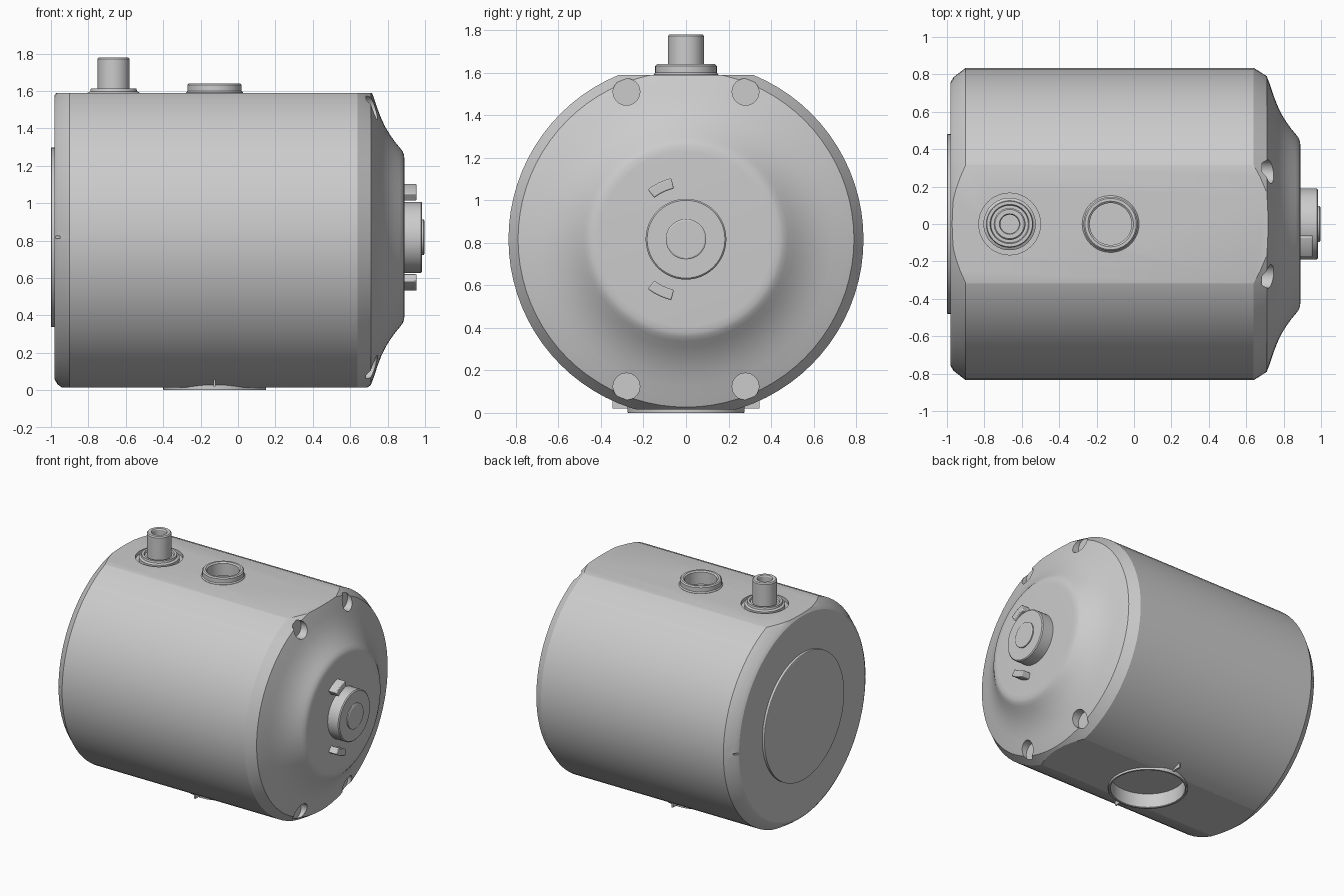
import bpy, bmesh, math
from mathutils import Vector

if "Cube" in bpy.data.objects:
    bpy.data.objects.remove(bpy.data.objects["Cube"])

CZ = 0.817          # height of the main axis
TOP = 1.59          # height of the top flat


def finish(name, bm, angle=28):
    bmesh.ops.remove_doubles(bm, verts=bm.verts, dist=1e-6)
    bmesh.ops.recalc_face_normals(bm, faces=bm.faces)
    me = bpy.data.meshes.new(name)
    bm.to_mesh(me)
    bm.free()
    ob = bpy.data.objects.new(name, me)
    bpy.context.collection.objects.link(ob)
    smooth(ob, angle)
    return ob


def smooth(ob, angle=28):
    bpy.ops.object.select_all(action='DESELECT')
    ob.select_set(True)
    bpy.context.view_layer.objects.active = ob
    bpy.ops.object.shade_smooth_by_angle(angle=math.radians(angle))


def lathe(name, profile, axis='Z', origin=(0, 0, 0), seg=48, closed=False):
    """Spin (position along axis, radius) points around an axis."""
    bm = bmesh.new()
    o = Vector(origin)
    rings = []
    for a, r in profile:
        ring = []
        for i in range(1 if r == 0 else seg):
            t = 2 * math.pi * i / seg
            c, s = r * math.cos(t), r * math.sin(t)
            ring.append(bm.verts.new(o + Vector((a, c, s) if axis == 'X' else (c, s, a))))
        rings.append(ring)
    pairs = list(zip(rings, rings[1:]))
    if closed:
        pairs.append((rings[-1], rings[0]))
    for p, q in pairs:
        for i in range(seg):
            j = (i + 1) % seg
            face = [p[i % len(p)], p[j % len(p)], q[j % len(q)], q[i % len(q)]]
            bm.faces.new(list(dict.fromkeys(face)))
    return finish(name, bm)


def box(name, lo, hi):
    bm = bmesh.new()
    bmesh.ops.create_cube(bm, size=1)
    lo, hi = Vector(lo), Vector(hi)
    for v in bm.verts:
        v.co = (lo + hi) / 2 + v.co * (hi - lo)
    return finish(name, bm)


def cut(target, cutter):
    mod = target.modifiers.new("cut", 'BOOLEAN')
    mod.operation = 'DIFFERENCE'
    mod.solver = 'EXACT'
    mod.object = cutter
    bpy.ops.object.select_all(action='DESELECT')
    target.select_set(True)
    bpy.context.view_layer.objects.active = target
    bpy.ops.object.modifier_apply(modifier=mod.name)
    bpy.data.objects.remove(cutter, do_unlink=True)


# Main housing: drum with rear bevel and domed front
body = lathe("housing", [
    (-0.98, 0), (-0.98, 0.76), (-0.965, 0.785), (-0.90, 0.835), (0.64, 0.835), (0.71, 0.79),
    (0.727, 0.745), (0.745, 0.69), (0.766, 0.635), (0.79, 0.585), (0.815, 0.545),
    (0.84, 0.51), (0.865, 0.48), (0.88, 0.46), (0.888, 0.44), (0.89, 0.41), (0.89, 0)],
    'X', (0, 0, CZ), 80)

# Top and bottom flats
cut(body, box("top_cutter", (-2, -1, TOP), (2, 1, 2)))
cut(body, box("bottom_cutter", (-2, -1, -1), (2, 1, 0.015)))

# Four bolt pockets in the front rim
for y in (-0.28, 0.28):
    for z in (CZ - 0.693, CZ + 0.693):
        cut(body, lathe("pocket_cutter", [(0.685, 0), (0.685, 0.063), (1.2, 0.063), (1.2, 0)],
                        'X', (0, y, z), 32))

# Round recesses: under the post, in the filler neck and in the base port
for x, r, z0, z1 in ((-0.665, 0.165, 1.565, 1.8), (-0.125, 0.115, 1.54, 1.8),
                     (-0.125, 0.265, -0.2, 0.11)):
    cut(body, lathe("recess_cutter", [(z0, 0), (z0, r), (z1, r), (z1, 0)], 'Z', (x, 0, 0)))

# Small notches on the rear rim at mid height
for s in (-1, 1):
    a, b = sorted((s * 0.765, s * 1.0))
    cut(body, box("notch_cutter", (-1.1, a, CZ - 0.005), (-0.952, b, CZ + 0.008)))
smooth(body)

# Rear cover disc
lathe("rear_disc", [(-0.97, 0), (-0.97, 0.48), (-0.998, 0.48), (-1.0, 0.477), (-1.0, 0)],
      'X', (0, 0, CZ), 64)

# Front hub with raised centre
lathe("front_hub", [(0.88, 0), (0.88, 0.19), (0.978, 0.19), (0.985, 0.183), (0.985, 0.095),
                    (0.993, 0.095), (0.997, 0.088), (0.997, 0)], 'X', (0, 0, CZ), 48)


# Curved stop tabs beside the hub
def arc_tab(name, mid):
    bm = bmesh.new()
    n, rows = 6, []
    for i in range(n + 1):
        t = math.radians(mid - 12 + 24 * i / n)
        rows.append([bm.verts.new((x, r * math.cos(t), CZ + r * math.sin(t)))
                     for x, r in ((0.88, 0.245), (0.955, 0.245), (0.955, 0.295), (0.88, 0.295))])
    for p, q in zip(rows, rows[1:]):
        for k in range(4):
            bm.faces.new((p[k], p[(k + 1) % 4], q[(k + 1) % 4], q[k]))
    bm.faces.new(rows[0])
    bm.faces.new(rows[-1])
    ob = finish(name, bm)
    bev = ob.modifiers.new("bevel", 'BEVEL')
    bev.width, bev.segments = 0.006, 2


arc_tab("upper_tab", 115.5)
arc_tab("lower_tab", -115.5)

# Threaded-style post with hollow top and seated collar
lathe("post_collar", [(1.55, 0.08), (1.55, 0.14), (1.59, 0.14), (1.598, 0.125),
                      (1.613, 0.122), (1.613, 0.105), (1.60, 0.10), (1.60, 0.08)],
      'Z', (-0.665, 0, 0), closed=True)
lathe("post", [(1.55, 0), (1.55, 0.085), (1.772, 0.085), (1.78, 0.078), (1.78, 0.055),
               (1.772, 0.05), (1.70, 0.05), (1.70, 0)], 'Z', (-0.665, 0, 0))

# Open neck on the top flat
lathe("top_neck", [(1.54, 0.112), (1.54, 0.15), (1.592, 0.152), (1.60, 0.145), (1.632, 0.145),
                   (1.64, 0.137), (1.64, 0.122), (1.632, 0.112)],
      'Z', (-0.125, 0, 0), closed=True)

# Base port ring with a small rib on each side
lathe("base_port_ring", [(0, 0.262), (0, 0.273), (0.003, 0.275), (0.112, 0.275), (0.112, 0.258),
                         (0.004, 0.258)], 'Z', (-0.125, 0, 0), 64, closed=True)
for name, s in (("front_port_rib", -1), ("rear_port_rib", 1)):
    a, b = sorted((s * 0.27, s * 0.345))
    box(name, (-0.131, a, 0.02), (-0.119, b, 0.062))
